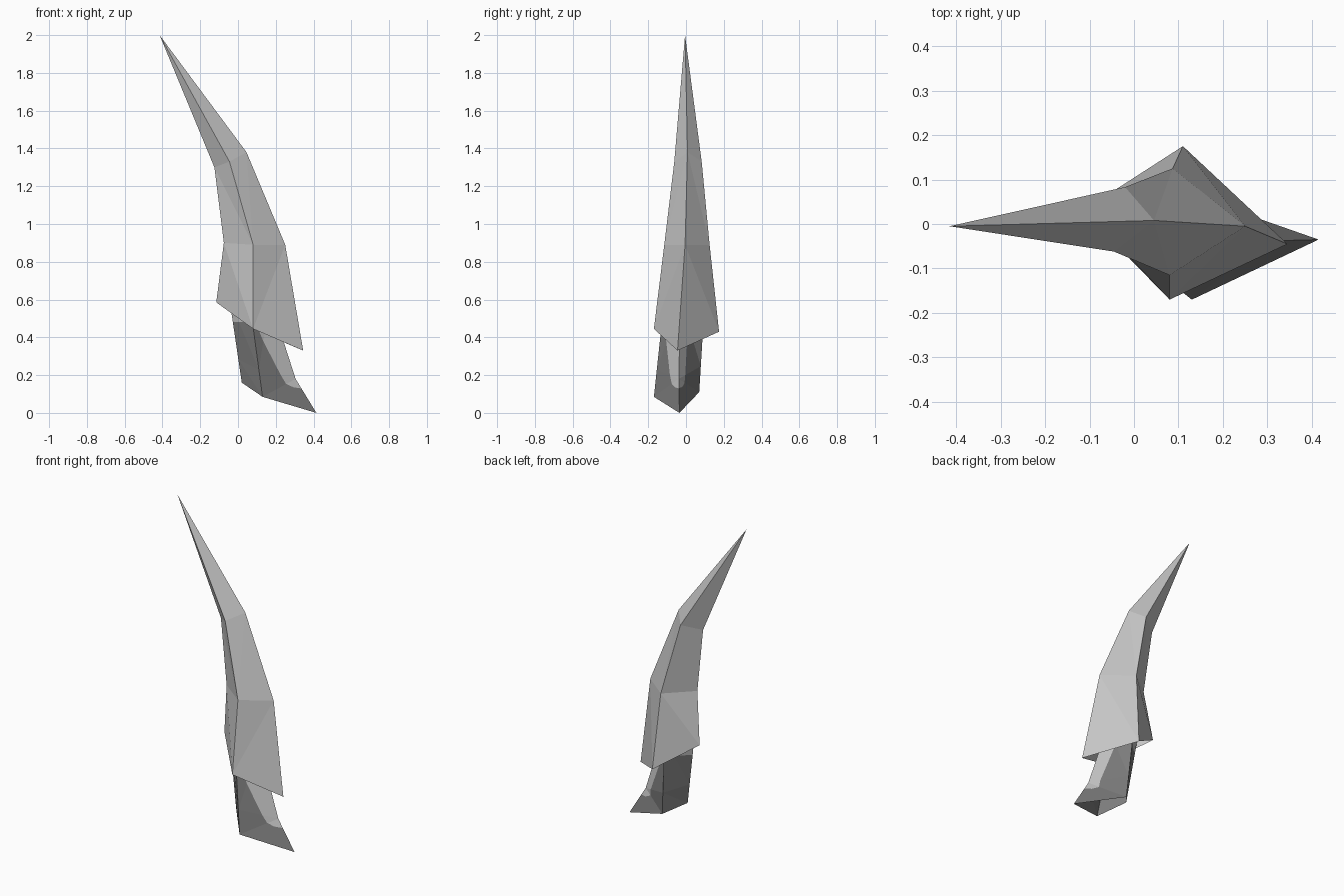
import bpy, bmesh
from mathutils import Vector

if "Cube" in bpy.data.objects:
    bpy.data.objects.remove(bpy.data.objects["Cube"])


def material(name, value):
    mat = bpy.data.materials.new(name)
    mat.use_nodes = True
    colour = (value, value, value, 1)
    mat.diffuse_color = colour
    bsdf = mat.node_tree.nodes["Principled BSDF"]
    bsdf.inputs["Base Color"].default_value = colour
    bsdf.inputs["Roughness"].default_value = 0.8
    return mat


light_grey = material("light grey", 0.56)
dark_grey = material("dark grey", 0.2)


def loft(rings, tip=None):
    """Open four-sided tube; each ring runs outer, back, inner, front."""
    bm = bmesh.new()
    loops = [[bm.verts.new(p) for p in ring] for ring in rings]
    for low, high in zip(loops, loops[1:]):
        for i in range(4):
            j = (i + 1) % 4
            # diagonal runs from the upper ridge to the lower neighbour
            if i == 3:
                bm.faces.new((low[i], low[j], high[j]))
                bm.faces.new((low[i], high[j], high[i]))
            else:
                bm.faces.new((low[i], low[j], high[i]))
                bm.faces.new((low[j], high[j], high[i]))
    if tip:
        end = bm.verts.new(tip)
        for i in range(4):
            bm.faces.new((loops[-1][i], loops[-1][(i + 1) % 4], end))
    return bm


def finish(bm, name, mats):
    mesh = bpy.data.meshes.new(name)
    bm.to_mesh(mesh)
    bm.free()
    for mat in mats:
        mesh.materials.append(mat)
    bpy.context.collection.objects.link(bpy.data.objects.new(name, mesh))


def cut(bm, faces, point, normal):
    """Split the given faces along a plane and return all resulting pieces."""
    geom = set(faces)
    for f in faces:
        geom.update(f.edges)
        geom.update(f.verts)
    out = bmesh.ops.bisect_plane(bm, geom=list(geom), dist=1e-5,
                                 plane_co=point, plane_no=normal)
    return [g for g in out["geom"] if isinstance(g, bmesh.types.BMFace)]


# Curved upper blade
blade = loft([
    [(0.345, -0.045, 0.33), (0.11, 0.175, 0.43), (-0.115, 0.03, 0.585), (0.08, -0.17, 0.445)],
    [(0.25, -0.005, 0.89), (0.087, 0.125, 0.89), (-0.075, -0.005, 0.90), (0.08, -0.115, 0.89)],
    [(0.045, 0.008, 1.38), (-0.02, 0.083, 1.33), (-0.125, 0.01, 1.30), (-0.045, -0.062, 1.33)],
], tip=(-0.415, -0.005, 2.0))
finish(blade, "upper_blade", [light_grey])

# Hollow lower socket, tucked up inside the blade
bottom = [(0.415, -0.035, 0), (0.115, 0.07, 0.11), (0.02, -0.045, 0.16), (0.13, -0.17, 0.085)]
top = [(0.17, -0.03, 0.6), (0.08, 0.1, 0.6), (-0.045, -0.02, 0.6), (0.06, -0.115, 0.6)]
middle = [Vector(a).lerp(Vector(b), 0.28) for a, b in zip(bottom, top)]
middle[0] = Vector((0.305, -0.038, 0.18))
socket = loft([bottom, middle, top])

# Pale rounded tongue on the outer faces, cut along a U-shaped outline
outline = [Vector((0, y, z)) for y, z in (
    (-0.12, 0.52), (-0.085, 0.2), (-0.076, 0.155), (-0.06, 0.136), (-0.04, 0.13),
    (-0.02, 0.137), (-0.008, 0.157), (-0.004, 0.2), (0.014, 0.52))]
planes = []
for a, b in zip(outline, outline[1:]):
    d = b - a
    planes.append((a, Vector((0, -d.z, d.y))))

socket.normal_update()
outer = [f for f in socket.faces if f.normal.x > 0.1]
for point, normal in planes:
    outer = cut(socket, outer, point, normal)
cut(socket, list(socket.faces), (0, 0, 0.48), (0, 0, 1))

socket.normal_update()
for f in socket.faces:
    c = f.calc_center_median()
    in_tongue = f.normal.x > 0.1 and all((c - p).dot(n) > 0 for p, n in planes)
    f.material_index = 0 if in_tongue or c.z > 0.48 else 1
finish(socket, "lower_socket", [light_grey, dark_grey])
